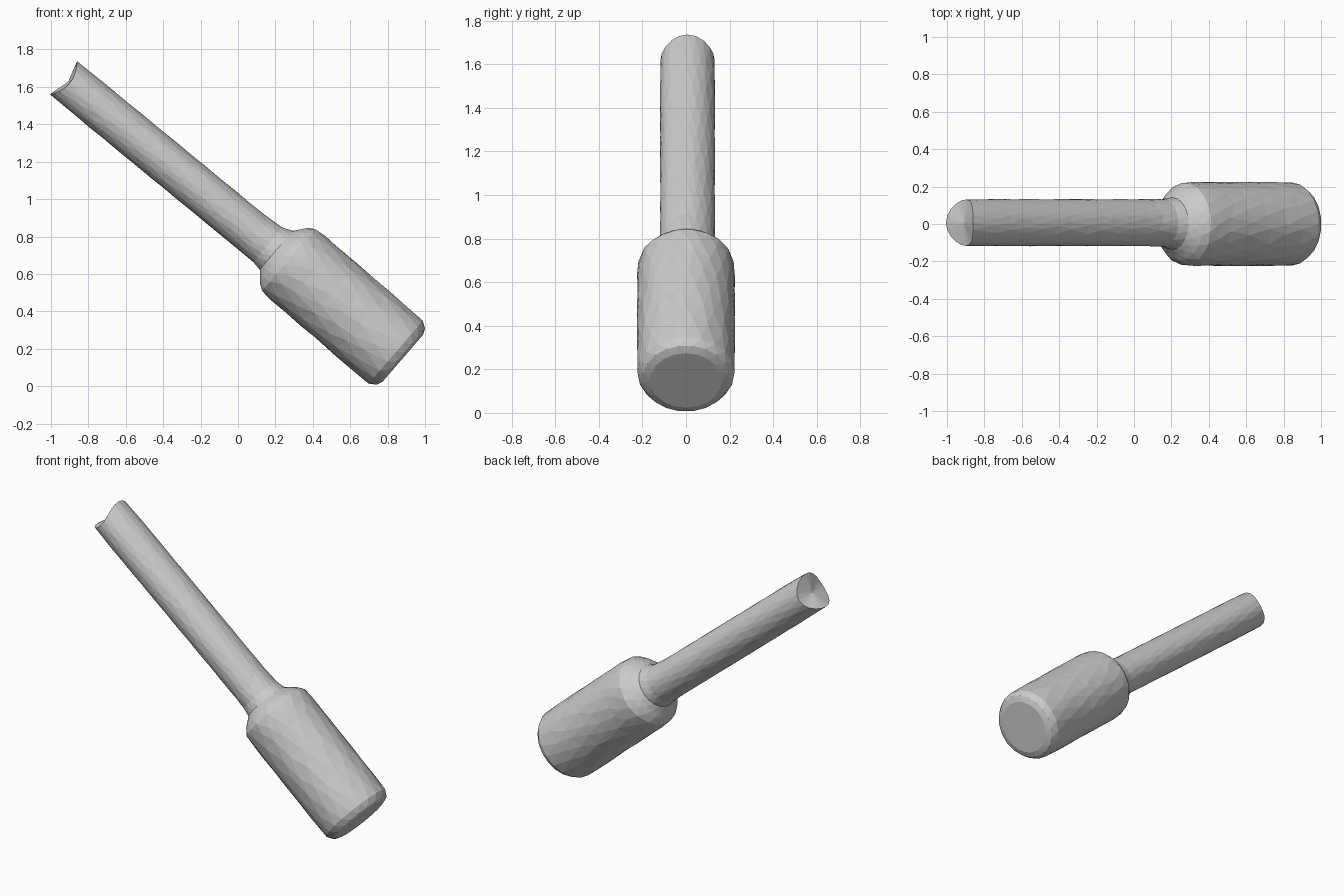
import bpy, bmesh, math, random
from mathutils import Vector

if "Cube" in bpy.data.objects:
    bpy.data.objects.remove(bpy.data.objects["Cube"])

random.seed(4)
SIDES = 20
Y = Vector((0, 1, 0))


def frame(slope):
    """Axis running up-left in the xz plane, and its in-plane normal."""
    axis = Vector((-1, 0, slope)).normalized()
    return axis, Vector((axis.z, 0, -axis.x))


HEAD_T, HEAD_N = frame(0.862)
GRIP_T, GRIP_N = frame(0.821)


def centre(t, mix):
    head = HEAD_N * 0.688 + HEAD_T * t
    grip = GRIP_N * 0.682 + GRIP_T * t + Y * 0.007
    return head.lerp(grip, mix)


# Profile: distance along axis, in-plane radius, y radius, head-to-handle mix, t jitter
rings = [(-0.57, 0.165, 0.165, 0, 0), (-0.557, 0.2, 0.2, 0, 0),
         (-0.52, 0.222, 0.222, 0, 0)]
rings += [(-0.40 + 0.12 * i, 0.225, 0.225, 0, 0.025) for i in range(5)]
rings += [(0.17, 0.225, 0.225, 0, 0.01), (0.235, 0.22, 0.22, 0, 0.004),
          (0.272, 0.194, 0.194, 0, 0), (0.295, 0.165, 0.165, 0.1, 0),
          (0.315, 0.136, 0.14, 0.3, 0), (0.36, 0.122, 0.128, 0.8, 0)]
rings += [(0.45 + 0.105 * i, 0.117, 0.126, 1, 0.025) for i in range(12)]
rings += [(1.745, 0.114, 0.124, 1, 0)]

bm = bmesh.new()
skin = []
for k, (t, rn, ry, mix, jit) in enumerate(rings):
    axis = HEAD_T.lerp(GRIP_T, mix).normalized()
    normal = HEAD_N.lerp(GRIP_N, mix).normalized()
    ring = []
    for i in range(SIDES):
        a = math.tau * (i + 0.5 * (k % 2)) / SIDES
        if jit:
            a += random.uniform(-0.06, 0.06)
        dt = random.uniform(-jit, jit)
        if k == len(rings) - 1:          # uneven cut at the handle end
            dt = 0.022 * math.cos(2 * a)
        ring.append(bm.verts.new(centre(t, mix) + axis * dt
                    + normal * rn * math.cos(a) + Y * ry * math.sin(a)))
    skin.append(ring)

# Staggered triangles between rings give the faceted skin
for k in range(len(skin) - 1):
    lo, hi = skin[k], skin[k + 1]
    for i in range(SIDES):
        j = (i + 1) % SIDES
        if k % 2 == 0:
            bm.faces.new((lo[i], lo[j], hi[i]))
            bm.faces.new((lo[j], hi[j], hi[i]))
        else:
            bm.faces.new((lo[i], hi[j], hi[i]))
            bm.faces.new((lo[i], lo[j], hi[j]))

# Flat striking face and slightly dished handle end
bm.faces.new(skin[0])
tip = bm.verts.new(centre(1.735, 1))
for i in range(SIDES):
    bm.faces.new((skin[-1][i], skin[-1][(i + 1) % SIDES], tip))

bmesh.ops.recalc_face_normals(bm, faces=bm.faces)
mesh = bpy.data.meshes.new("mallet_head_and_handle")
bm.to_mesh(mesh)
bm.free()
bpy.context.collection.objects.link(bpy.data.objects.new("mallet_head_and_handle", mesh))
